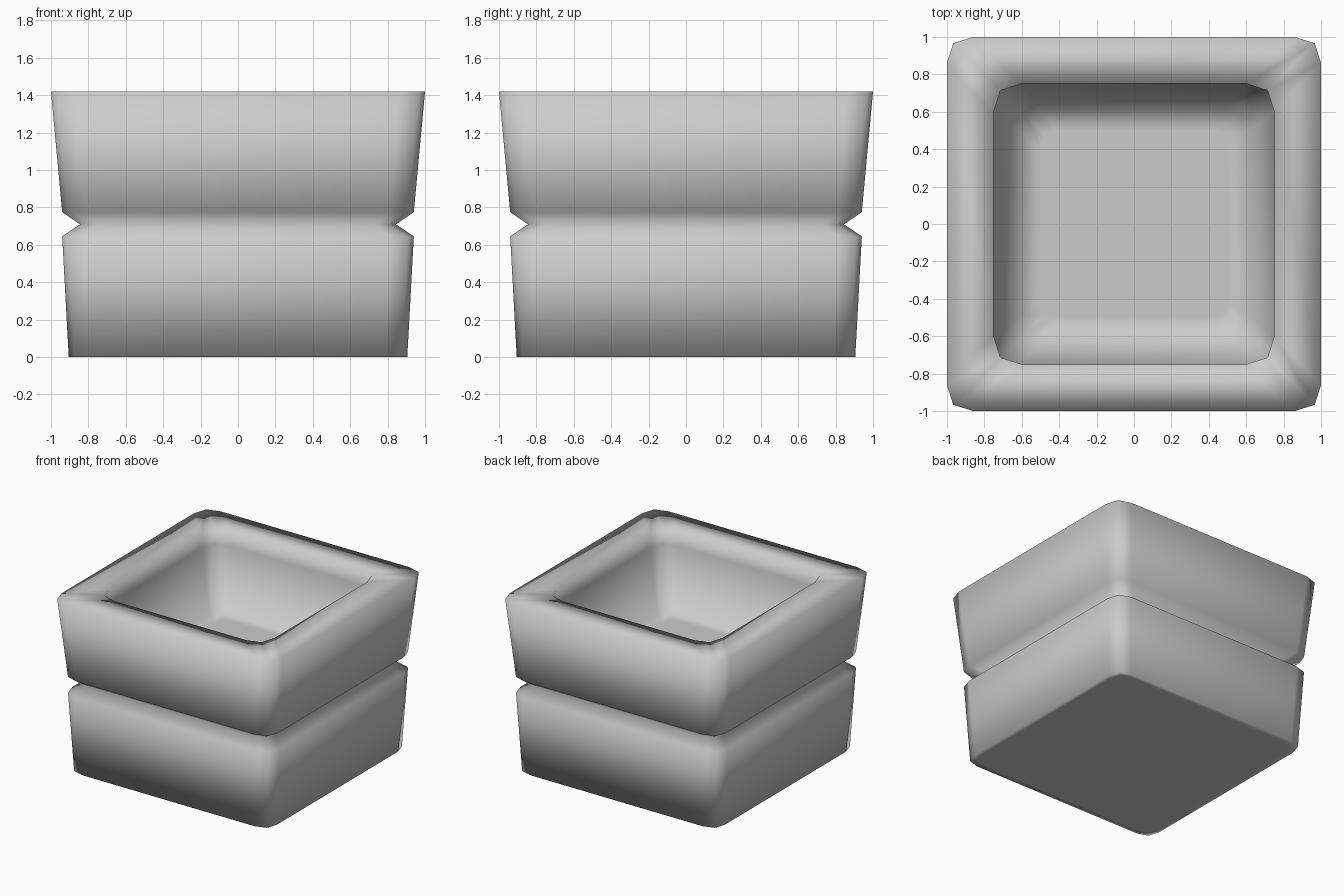
import bpy, bmesh

if "Cube" in bpy.data.objects:
    bpy.data.objects.remove(bpy.data.objects["Cube"])

# Profile loops: half width, height, corner cut, from underside up, over the rim and down inside
PROFILE = [
    (0.86, 0.00, 0.11),                                            # underside
    (0.905, 0.00, 0.12), (0.94, 0.645, 0.13),                      # lower band
    (0.845, 0.71, 0.12),                                           # groove
    (0.94, 0.775, 0.13), (1.00, 1.42, 0.14),                       # upper band
    (0.75, 1.42, 0.15), (0.75, 1.30, 0.15),                        # rim and lip
    (0.60, 0.83, 0.11), (0.50, 0.83, 0.09),                        # inner wall and floor
]


def square_ring(bm, h, z, cut):
    """Square loop with a three-point rounded corner."""
    corner = [(h, h - cut), (h - cut * 0.24, h - cut * 0.24), (h - cut, h)]
    verts = []
    for _ in range(4):
        verts += [bm.verts.new((x, y, z)) for x, y in corner]
        corner = [(-y, x) for x, y in corner]
    return verts


# Planter body
bm = bmesh.new()
rings = [square_ring(bm, *p) for p in PROFILE]
for a, b in zip(rings, rings[1:]):
    for i in range(len(a)):
        j = (i + 1) % len(a)
        bm.faces.new((a[i], a[j], b[j], b[i]))
bm.faces.new(rings[0][::-1])
bm.faces.new(rings[-1])
for f in bm.faces:
    f.smooth = True
bmesh.ops.recalc_face_normals(bm, faces=bm.faces[:])

mesh = bpy.data.meshes.new("square_planter")
bm.to_mesh(mesh)
bm.free()
planter = bpy.data.objects.new("square_planter", mesh)
bpy.context.collection.objects.link(planter)
